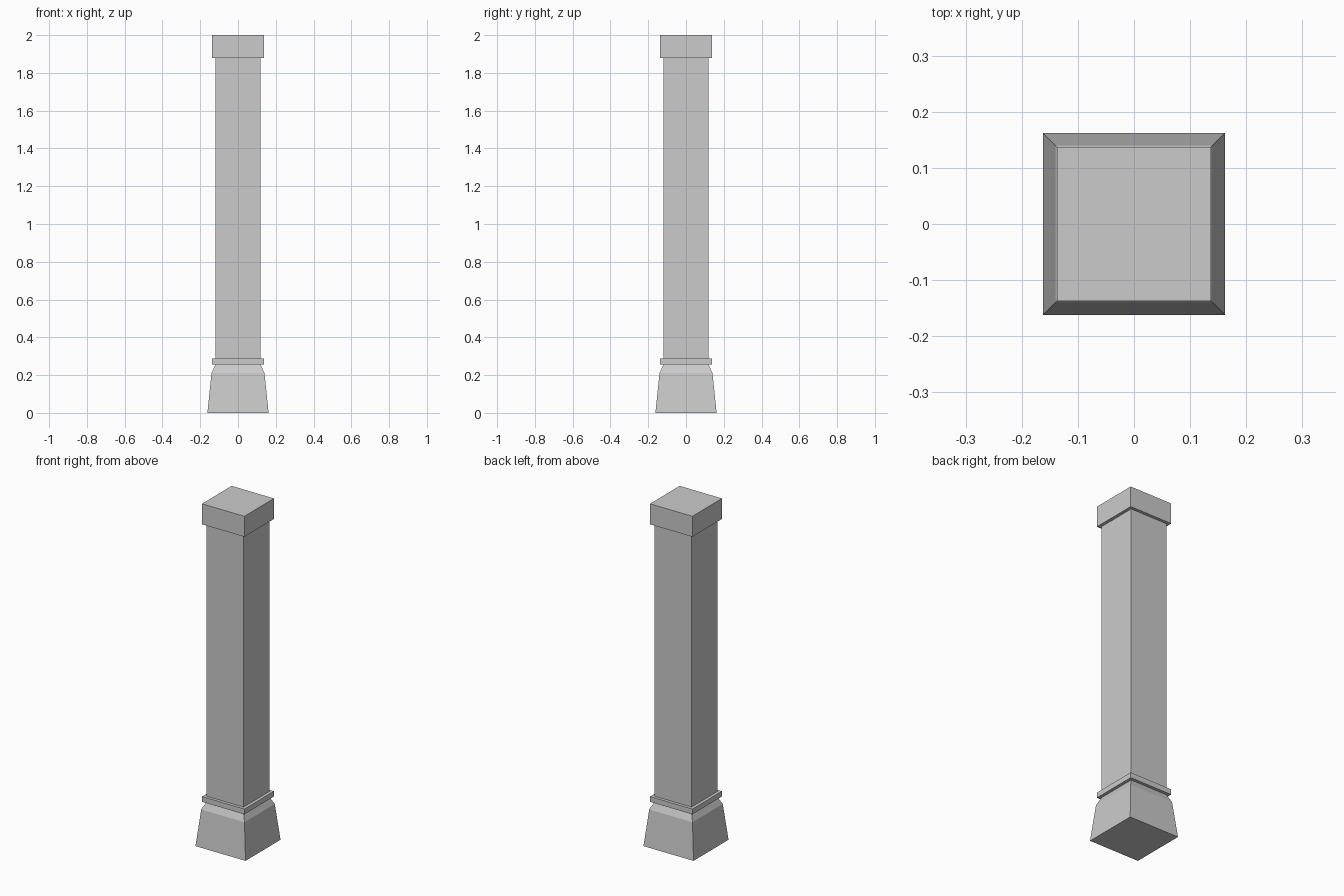
import bpy
import bmesh

# Remove the default cube
cube = bpy.data.objects.get("Cube")
if cube:
    bpy.data.objects.remove(cube, do_unlink=True)

# Single stone colour
stone = bpy.data.materials.new("stone_grey")
stone.use_nodes = True
colour = (0.6, 0.6, 0.6, 1)
stone.diffuse_color = colour
stone.node_tree.nodes["Principled BSDF"].inputs["Base Color"].default_value = colour


def square_stack(name, levels):
    """Closed square solid through (half width, height) levels."""
    bm = bmesh.new()
    rings = []
    for half, z in levels:
        corners = ((-half, -half), (half, -half), (half, half), (-half, half))
        rings.append([bm.verts.new((x, y, z)) for x, y in corners])
    bm.faces.new(rings[0][::-1])
    bm.faces.new(rings[-1])
    for low, high in zip(rings, rings[1:]):
        for i in range(4):
            j = (i + 1) % 4
            bm.faces.new((low[i], low[j], high[j], high[i]))
    mesh = bpy.data.meshes.new(name)
    bm.to_mesh(mesh)
    bm.free()
    mesh.materials.append(stone)
    obj = bpy.data.objects.new(name, mesh)
    bpy.context.collection.objects.link(obj)


# Tapered foot with a sloped shoulder
square_stack("base", [(0.162, 0), (0.14, 0.212), (0.119, 0.256)])
# Thin band above the foot
square_stack("collar", [(0.137, 0.256), (0.137, 0.287)])
# Tall plain shaft
square_stack("shaft", [(0.119, 0.287), (0.119, 1.88)])
# Square capital
square_stack("capital", [(0.137, 1.88), (0.137, 2)])
